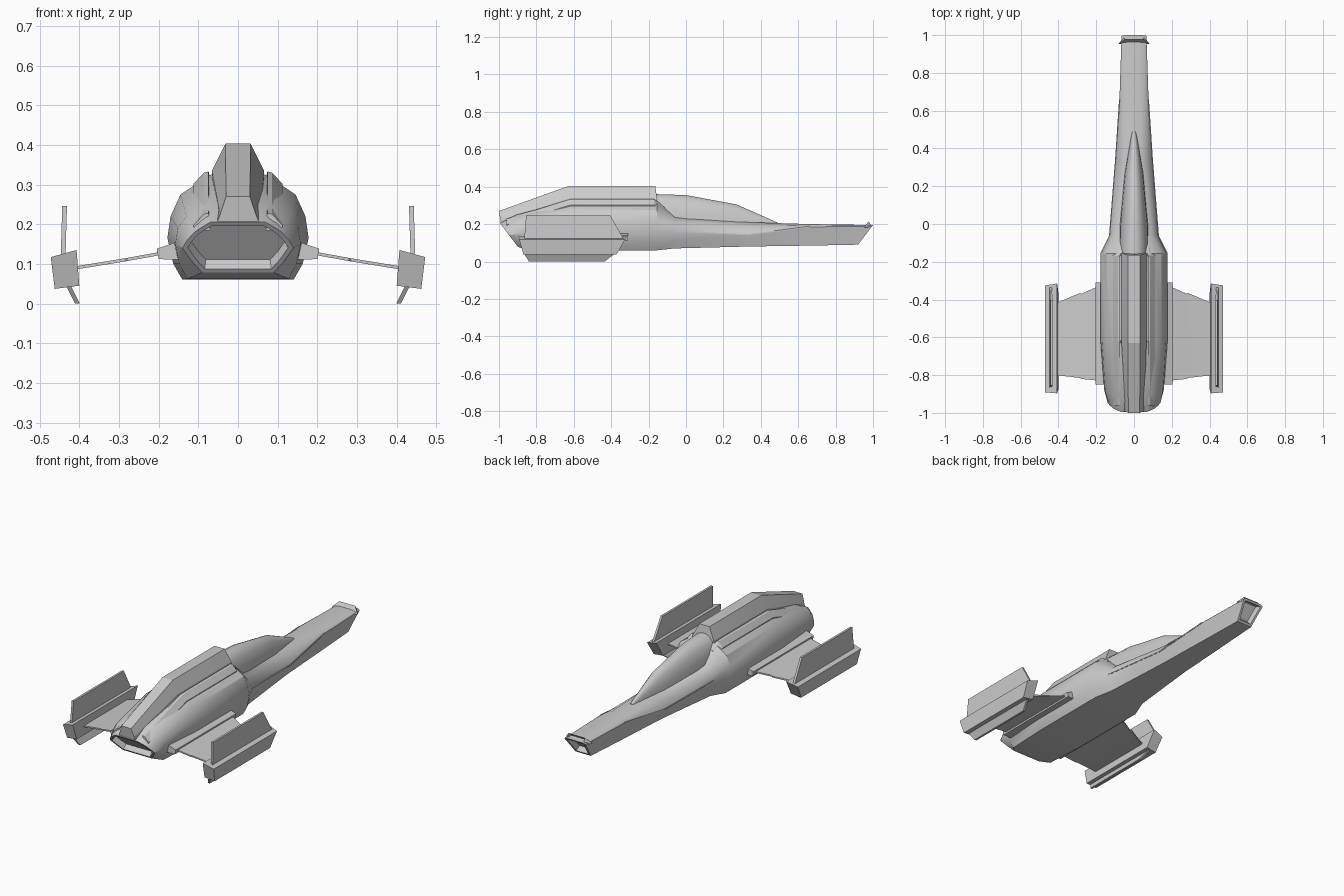
import bpy, bmesh, math

if "Cube" in bpy.data.objects:
    bpy.data.objects.remove(bpy.data.objects["Cube"])

grey = bpy.data.materials.new("hull_grey")
grey.diffuse_color = (0.6, 0.6, 0.6, 1)
grey.use_nodes = True
grey.node_tree.nodes["Principled BSDF"].inputs["Base Color"].default_value = grey.diffuse_color


def finish(bm, name, angle=30):
    bmesh.ops.recalc_face_normals(bm, faces=bm.faces[:])
    me = bpy.data.meshes.new(name)
    bm.to_mesh(me)
    bm.free()
    ob = bpy.data.objects.new(name, me)
    bpy.context.collection.objects.link(ob)
    me.materials.append(grey)
    bpy.ops.object.select_all(action='DESELECT')
    ob.select_set(True)
    bpy.context.view_layer.objects.active = ob
    bpy.ops.object.shade_smooth_by_angle(angle=math.radians(angle))
    return ob


def loft(name, rings, recess=None, angle=30):
    """Skin closed rings of 3D points; recess = (rim, depth) for each end cap."""
    bm = bmesh.new()
    rows = [[bm.verts.new(p) for p in r] for r in rings]
    n = len(rows[0])
    for a, b in zip(rows, rows[1:]):
        for i in range(n):
            j = (i + 1) % n
            bm.faces.new((a[i], a[j], b[j], b[i]))
    caps = [bm.faces.new(rows[0]), bm.faces.new(rows[-1])]
    bmesh.ops.recalc_face_normals(bm, faces=bm.faces[:])
    for cap, r in zip(caps, recess or ()):
        bmesh.ops.inset_region(bm, faces=[cap], thickness=r[0], use_even_offset=True)
        bmesh.ops.inset_region(bm, faces=[cap], thickness=r[0] * 0.5, depth=-r[1],
                               use_even_offset=True)
    return finish(bm, name, angle)


def sym(y, half, slant=0.0, z0=0.0):
    """Mirror half a section (x, z) and lean it along y."""
    pts = half + [(-x, z) for x, z in reversed(half)]
    return [(x, y + (z - z0) * slant, z) for x, z in pts]


def mirror_x(ob):
    m = ob.modifiers.new("mirror", 'MIRROR')
    m.use_axis = (True, False, False)
    m.use_clip = False
    m.use_mirror_merge = False


# fuselage: engine section, collar and long nose, in one skin
full = [(.14, .06), (.163, .10), (.178, .165), (.17, .22), (.145, .275), (.11, .298), (.068, .325)]
loft("fuselage", [
    sym(-.90, [(.09, .078), (.115, .105), (.14, .14), (.128, .16), (.11, .18), (.095, .19), (.07, .205)], -.76, .08),
    sym(-.85, [(.128, .062), (.148, .10), (.158, .15), (.152, .19), (.13, .22), (.105, .235), (.07, .25)], -.3, .06),
    sym(-.61, full), sym(-.155, full),
    sym(-.06, [(.108, .07), (.12, .115), (.13, .16), (.122, .185), (.11, .208), (.095, .222), (.068, .24)]),
    sym(.33, [(.075, .08), (.087, .11), (.099, .142), (.092, .155), (.08, .175), (.068, .19), (.04, .21)]),
    sym(.66, [(.06, .085), (.068, .13), (.077, .185), (.073, .19), (.066, .193), (.057, .196), (.035, .2)]),
    sym(.92, [(.048, .09), (.056, .14), (.066, .188), (.064, .19), (.06, .192), (.05, .194), (.03, .195)], .76, .09),
], recess=[(.012, .03), (.012, .03)], angle=32)

# dorsal spine
loft("spine", [
    sym(-.99, [(.055, .20), (.045, .225), (.03, .27)], -.14, .20),
    sym(-.63, [(.066, .29), (.066, .335), (.032, .403)]),
    sym(-.155, [(.066, .29), (.066, .335), (.032, .403)], -.15, .34),
], angle=15)

# shoulder rails
rail = [(.070, .29), (.074, .333), (.086, .330), (.112, .302), (.11, .285)]
mirror_x(loft("shoulder_rail", [
    [(x, -.96, z - .105) for x, z in rail],
    [(x, -.62, z) for x, z in rail],
    [(x, -.17, z) for x, z in rail],
    [(x * .9, -.125, z - .035) for x, z in rail]], angle=15))

# canopy
loft("canopy", [
    sym(-.16, [(.075, .22), (.074, .28), (.058, .33), (.035, .352), (.012, .36)]),
    sym(.0, [(.075, .21), (.07, .27), (.052, .32), (.03, .346), (.01, .355)]),
    sym(.27, [(.05, .20), (.045, .24), (.033, .28), (.018, .3), (.006, .305)]),
    sym(.49, [(.012, .19), (.011, .2), (.008, .205), (.005, .207), (.002, .208)]),
], angle=35)

# seam strips along the nose crease
mirror_x(loft("nose_seam", [
    [(x + dx, y, z + dz) for dx, dz in ((-.01, 0), (.002, -.003), (.002, .003))]
    for x, y, z in ((.13, -.06, .162), (.099, .33, .143), (.077, .66, .186))], angle=15))

# wing roots
mirror_x(loft("wing_root", [
    [(x, y, z) for x, z in ((.13, .11), (.2, .112), (.205, .138), (.15, .157))]
    for y in (-.85, -.31)], angle=15))

# wing plates, drooping to the pods
def wing_ring(x, z, back, front, t=.004):
    return [(x, back, z - t), (x, front, z - t), (x, front, z + t), (x, back, z + t)]

mirror_x(loft("wing", [wing_ring(.18, .129, -.83, -.325), wing_ring(.28, .111, -.82, -.37),
                       wing_ring(.285, .110, -.815, -.365), wing_ring(.415, .089, -.80, -.42)], angle=15))

# wingtip pods, with raked ends
pod = [(.40, .045), (.462, .037), (.472, .117), (.407, .135)]
mirror_x(loft("wing_pod", [
    [(x, -.87 - (z - .04) * .28, z) for x, z in pod],
    [(x, -.37 + (z - .04) * .58, z) for x, z in pod]], angle=15))


# fins above and below each pod: (y, z) outline between two x planes
def fin(name, outline, x_of_z, t):
    return mirror_x(loft(name, [[(x_of_z(z) + s * t, y, z) for y, z in outline]
                                for s in (-1, 1)], angle=15))

fin("upper_fin", [(-.865, .115), (-.33, .115), (-.405, .246), (-.855, .246)],
    lambda z: .441 - (z - .115) * .03, .006)
fin("lower_fin", [(-.87, .05), (-.37, .05), (-.435, 0), (-.84, 0)],
    lambda z: .405 + z * .5, .006)
